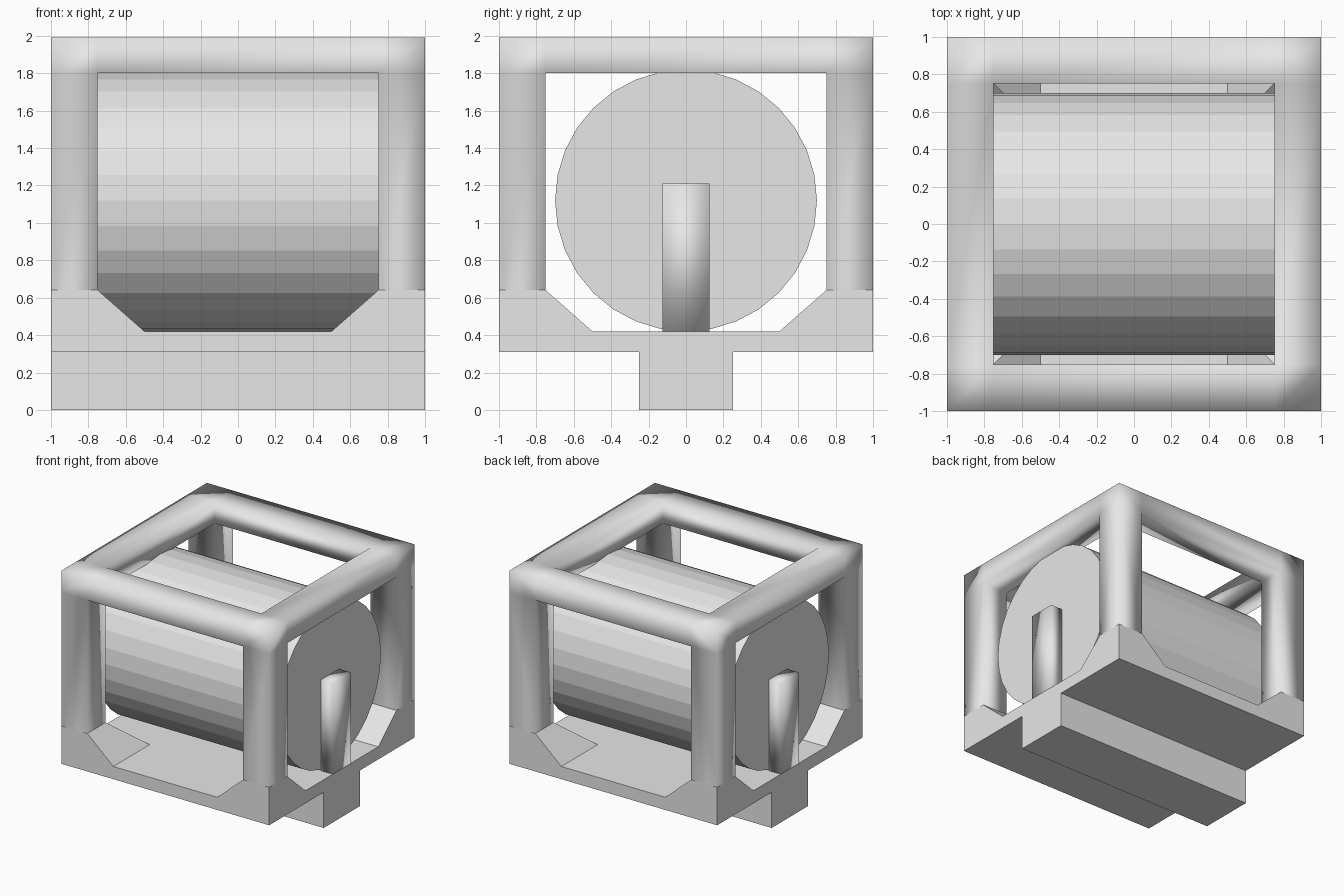
import bpy, bmesh, math
from itertools import product

cube = bpy.data.objects.get("Cube")
if cube:
    bpy.data.objects.remove(cube, do_unlink=True)

grey = bpy.data.materials.new("plain_grey")
grey.use_nodes = True
colour = (0.8, 0.8, 0.8, 1)
grey.diffuse_color = colour
grey.node_tree.nodes["Principled BSDF"].inputs["Base Color"].default_value = colour


def finish(name, bm, smooth=False):
    bmesh.ops.recalc_face_normals(bm, faces=bm.faces)
    for f in bm.faces:
        f.smooth = smooth
    mesh = bpy.data.meshes.new(name)
    bm.to_mesh(mesh)
    bm.free()
    mesh.materials.append(grey)
    obj = bpy.data.objects.new(name, mesh)
    bpy.context.collection.objects.link(obj)
    return obj


def box(name, lo, hi, smooth=False):
    bm = bmesh.new()
    bmesh.ops.create_cube(bm, size=1)
    for v in bm.verts:
        v.co = [l + (c + 0.5) * (h - l) for c, l, h in zip(v.co, lo, hi)]
    return finish(name, bm, smooth)


KEEL, FLOOR, SHOULDER, BAR, TOP = 0.31, 0.42, 0.64, 1.80, 1.99
INNER, RAMP = 0.75, 0.5

# Base slab: flat floor with mitred ramps rising to a shoulder at each corner
steps = [-1, -INNER, -RAMP, RAMP, INNER, 1]
bm = bmesh.new()
grid = {}
for x, y in product(steps, steps):
    high = min(abs(x), abs(y)) >= INNER
    grid[x, y] = bm.verts.new((x, y, SHOULDER if high else FLOOR))
for (x0, x1), (y0, y1) in product(list(zip(steps, steps[1:])), repeat=2):
    a, b, c, d = [grid[p] for p in ((x0, y0), (x1, y0), (x1, y1), (x0, y1))]
    middle = (abs(x0 + x1) / 2, abs(y0 + y1) / 2)
    if all(RAMP < m < INNER for m in middle):
        # split along the ridge that points to the corner
        if x0 * y0 > 0 and (x0 > 0) == (y0 > 0):
            tris = ((a, b, c), (a, c, d))
        else:
            tris = ((a, b, d), (b, c, d))
        for t in tris:
            bm.faces.new(t)
    else:
        bm.faces.new((a, b, c, d))
skirt = bmesh.ops.extrude_face_region(bm, geom=bm.faces[:], use_keep_orig=True)
for v in skirt["geom"]:
    if isinstance(v, bmesh.types.BMVert):
        v.co.z = KEEL
finish("base_slab", bm)

# Keel block under the slab
box("keel", (-1, -0.25, 0), (1, 0.25, KEEL))

# Frame: four posts and a top ring as one softly shaded shell of filled cells
axis = [-1, -INNER, INNER, 1]
levels = [SHOULDER, BAR, TOP]


def filled(i, j, k):
    if not (0 <= i < 3 and 0 <= j < 3 and 0 <= k < 2):
        return False
    return (i != 1 and j != 1) if k == 0 else (i, j) != (1, 1)


bm = bmesh.new()
corners = {}


def corner(p):
    if p not in corners:
        corners[p] = bm.verts.new((axis[p[0]], axis[p[1]], levels[p[2]]))
    return corners[p]


for cell in product(range(3), range(3), range(2)):
    if not filled(*cell):
        continue
    for n, side in product(range(3), (0, 1)):
        near = list(cell)
        near[n] += 2 * side - 1
        if filled(*near) or near[2] < 0:
            continue
        ring = []
        for u, v in ((0, 0), (1, 0), (1, 1), (0, 1)):
            p = list(cell)
            p[n] += side
            p[(n + 1) % 3] += u
            p[(n + 2) % 3] += v
            ring.append(corner(tuple(p)))
        bm.faces.new(ring)
finish("frame", bm, smooth=True)

# Drum lying along x
bm = bmesh.new()
bmesh.ops.create_cone(bm, cap_ends=True, segments=32, radius1=0.7, radius2=0.7, depth=1.77)
drum = finish("drum", bm)
drum.rotation_euler = (0, math.pi / 2, 0)
drum.location.z = 1.12

# Axle supports at both ends of the drum
for name, s in (("left_support", 1), ("right_support", -1)):
    x = sorted((s * 0.885, s * 1.0))
    box(name, (x[0], -0.125, FLOOR), (x[1], 0.125, 1.21), smooth=True)
